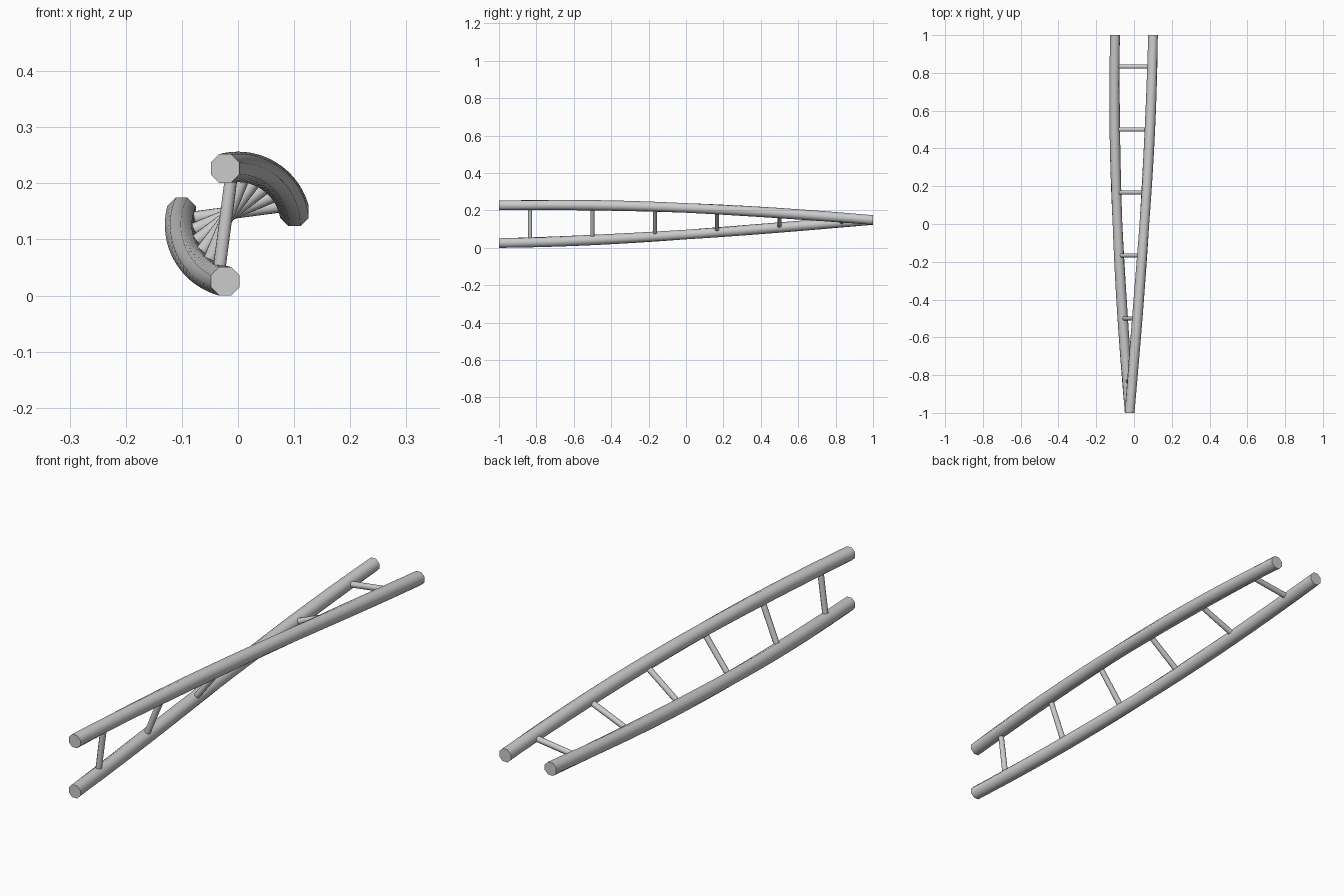
import bpy, bmesh
from math import pi, cos, sin, radians

if "Cube" in bpy.data.objects:
    bpy.data.objects.remove(bpy.data.objects["Cube"])

SPACING, OFFSET = 0.1005, -0.023     # half rail spacing, ladder offset from twist axis
RAIL_R, RUNG_R = 0.0276, 0.0118      # corner radii
AXIS_Z = SPACING + RAIL_R * cos(pi / 8)
TWIST = radians(-90)
SIDES = 8


def twist(x, y, z):
    # Rotate a point of the straight ladder about the lengthwise axis
    a = TWIST * (y + 1) / 2
    return (x * cos(a) + z * sin(-a) * 1.0, y, x * sin(a) + z * cos(a) + AXIS_Z)


def tube(name, rings):
    # Loft a closed tube through rings of points, then twist it
    bm = bmesh.new()
    loops = [[bm.verts.new(twist(*p)) for p in ring] for ring in rings]
    for a, b in zip(loops, loops[1:]):
        for i in range(SIDES):
            j = (i + 1) % SIDES
            bm.faces.new((a[i], a[j], b[j], b[i]))
    bm.faces.new(loops[0])
    bm.faces.new(loops[-1])
    bmesh.ops.recalc_face_normals(bm, faces=bm.faces)
    mesh = bpy.data.meshes.new(name)
    bm.to_mesh(mesh)
    bm.free()
    obj = bpy.data.objects.new(name, mesh)
    bpy.context.collection.objects.link(obj)
    bpy.context.view_layer.objects.active = obj
    bpy.ops.object.select_all(action='DESELECT')
    obj.select_set(True)
    bpy.ops.object.shade_smooth_by_angle(angle=radians(50))
    return obj


def octagon(r):
    angles = [(i + 0.5) * 2 * pi / SIDES for i in range(SIDES)]
    return [(r * cos(a), r * sin(a)) for a in angles]


# Two long rails
for name, side in (("upper_rail", 1), ("lower_rail", -1)):
    tube(name, [[(OFFSET + u, -1 + 2 * k / 24, side * SPACING + v)
                 for u, v in octagon(RAIL_R)] for k in range(25)])

# Six rungs running between the rails
for n in range(6):
    y = -5 / 6 + n / 3
    tube(f"rung_{n + 1}", [[(OFFSET + u, y + v, z) for u, v in octagon(RUNG_R)]
                           for z in (-SPACING, SPACING)])
